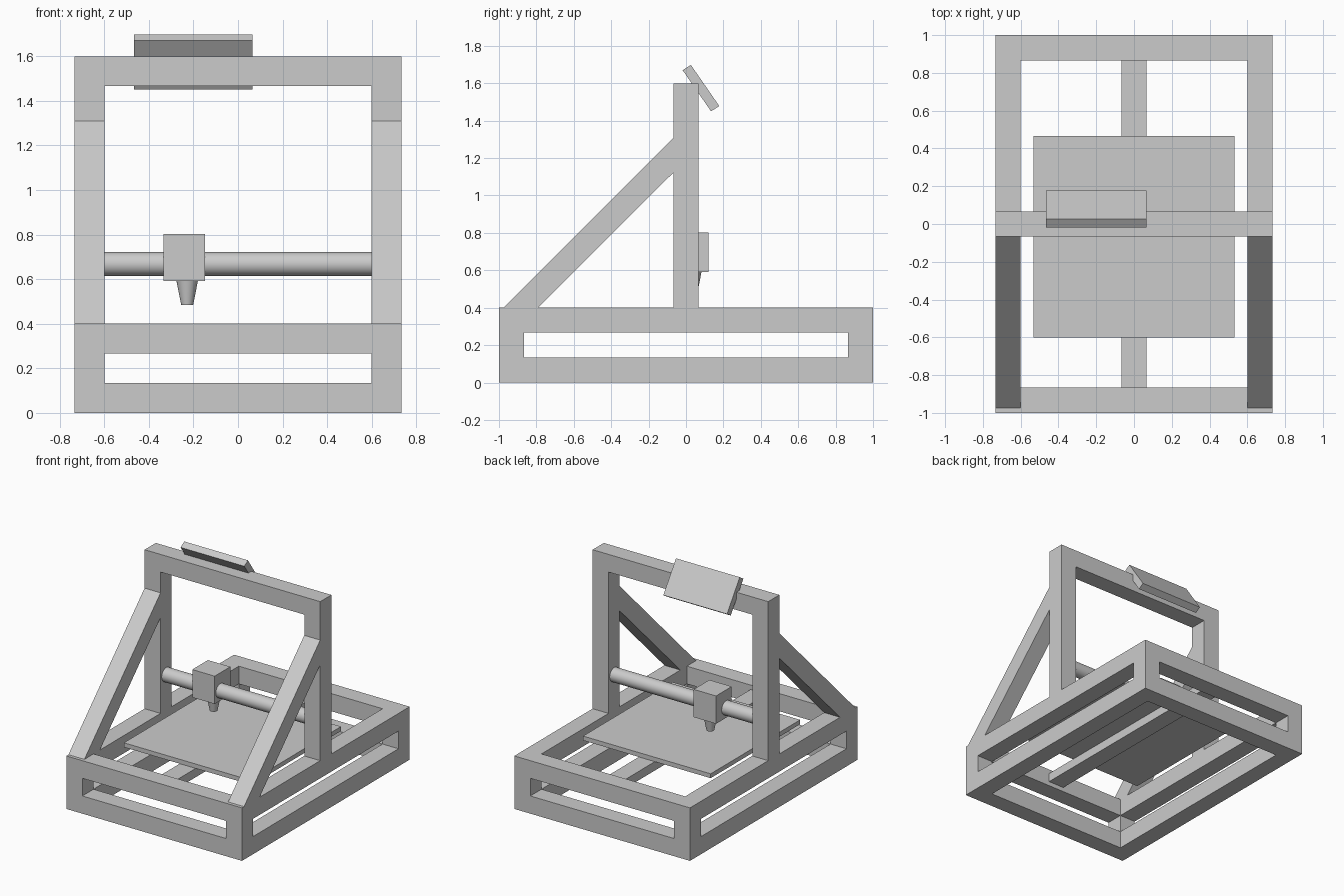
import bpy
import bmesh
import math
from mathutils import Matrix

cube = bpy.data.objects.get("Cube")
if cube:
    bpy.data.objects.remove(cube, do_unlink=True)

grey = bpy.data.materials.new("light_grey")
grey.use_nodes = True
colour = (0.6, 0.6, 0.6, 1)
grey.diffuse_color = colour
grey.node_tree.nodes["Principled BSDF"].inputs["Base Color"].default_value = colour

BAR = 2 / 15            # thickness of every frame bar
HALF = 11 / 15          # half the width
INNER = HALF - BAR
BASE = 3 * BAR          # height of the base
TOP = 1.6


def finish(name, bm):
    bmesh.ops.recalc_face_normals(bm, faces=bm.faces)
    mesh = bpy.data.meshes.new(name)
    bm.to_mesh(mesh)
    bm.free()
    mesh.materials.append(grey)
    obj = bpy.data.objects.new(name, mesh)
    bpy.context.collection.objects.link(obj)
    return obj


def box(name, x, y, z):
    """Box from (low, high) ranges."""
    bm = bmesh.new()
    bmesh.ops.create_cube(bm, size=1)
    for v in bm.verts:
        v.co = [r[0] if c < 0 else r[1] for c, r in zip(v.co, (x, y, z))]
    return finish(name, bm)


def side_profile(name, points, x0, x1):
    """Extrude a (y, z) outline across x."""
    bm = bmesh.new()
    face = bm.faces.new([bm.verts.new((x0, y, z)) for y, z in points])
    new = bmesh.ops.extrude_face_region(bm, geom=[face])["geom"]
    verts = [g for g in new if isinstance(g, bmesh.types.BMVert)]
    bmesh.ops.translate(bm, verts=verts, vec=(x1 - x0, 0, 0))
    return finish(name, bm)


def round_part(name, r1, r2, depth, matrix):
    bm = bmesh.new()
    bmesh.ops.create_cone(bm, cap_ends=True, segments=48, radius1=r1,
                          radius2=r2, depth=depth, matrix=matrix)
    obj = finish(name, bm)
    bpy.ops.object.select_all(action="DESELECT")
    obj.select_set(True)
    bpy.context.view_layer.objects.active = obj
    bpy.ops.object.shade_smooth_by_angle(angle=math.radians(40))
    return obj


def ring(name, z0, z1):
    """Rectangular base frame with an open middle."""
    bm = bmesh.new()
    outer = [(-HALF, -1), (HALF, -1), (HALF, 1), (-HALF, 1)]
    inner = [(-INNER, BAR - 1), (INNER, BAR - 1), (INNER, 1 - BAR), (-INNER, 1 - BAR)]
    loops = [[bm.verts.new((x, y, z)) for x, y in pts]
             for pts, z in ((outer, z0), (outer, z1), (inner, z1), (inner, z0))]
    for a, b in zip(loops, loops[1:] + loops[:1]):
        for i in range(4):
            j = (i + 1) % 4
            bm.faces.new((a[i], a[j], b[j], b[i]))
    return finish(name, bm)


# Base: two rings joined by corner posts
ring("base_lower_frame", 0, BAR)
ring("base_upper_frame", 2 * BAR, BASE)
for sx, side in ((-1, "right"), (1, "left")):
    xs = sorted((sx * INNER, sx * HALF))
    for ys, end in (((-1, BAR - 1), "front"), ((1 - BAR, 1), "back")):
        box(f"base_post_{end}_{side}", xs, ys, (BAR, 2 * BAR))

    # Gantry upright and its diagonal brace
    box(f"gantry_upright_{side}", xs, (-BAR / 2, BAR / 2), (BASE, TOP))
    side_profile(f"diagonal_brace_{side}",
                 [(-0.975, BASE), (-0.79, BASE), (-BAR / 2, 1.123), (-BAR / 2, 1.31)], *xs)

box("gantry_top_bar", (-INNER, INNER), (-BAR / 2, BAR / 2), (TOP - BAR, TOP))

# Print bed on its centre rail
box("bed_rail", (-BAR / 2, BAR / 2), (BAR - 1, 1 - BAR), (0.3, 0.367))
box("bed_plate", (-0.533, 0.533), (-0.6, 0.467), (0.367, 0.4))

# Cross rod, carriage and nozzle
round_part("cross_rod", 0.053, 0.053, 2 * INNER,
           Matrix.Translation((0, 0, 0.668)) @ Matrix.Rotation(math.pi / 2, 4, "Y"))
box("carriage", (-0.335, -0.148), (-0.067, 0.12), (0.592, 0.802))
round_part("nozzle", 0.027, 0.048, 0.107, Matrix.Translation((-0.228, 0.035, 0.5385)))

# Tilted display panel
side_profile("display_panel", [(-0.018, 1.67), (0.026, 1.698), (0.178, 1.478), (0.134, 1.45)],
             -0.467, 0.065)
